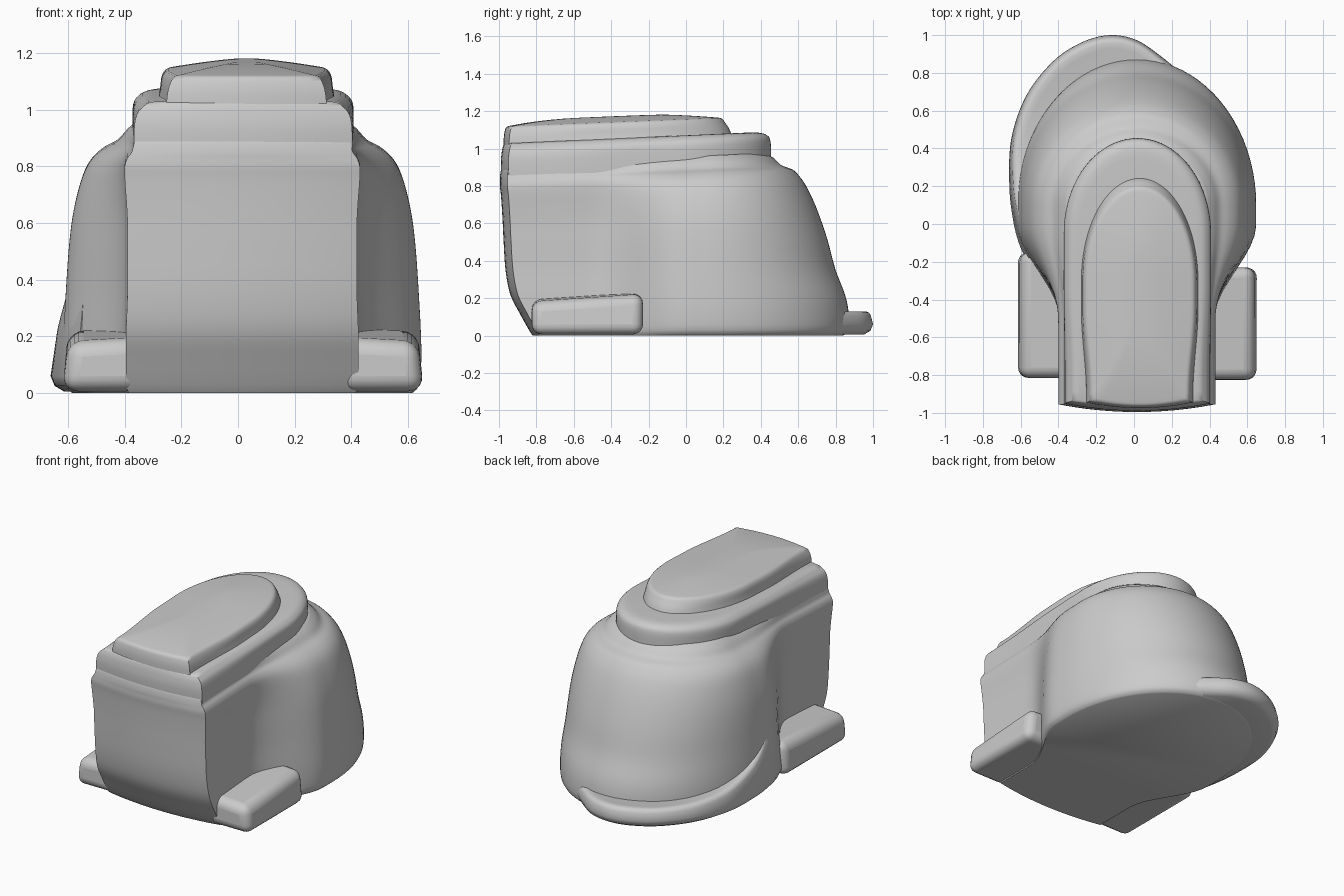
import bpy, bmesh, math
from mathutils import Vector

if "Cube" in bpy.data.objects:
    bpy.data.objects.remove(bpy.data.objects["Cube"])


def skin(name, rings, angle=50):
    """Loft equal-length closed rings, cap both ends."""
    bm = bmesh.new()
    vs = [[bm.verts.new(p) for p in r] for r in rings]
    n = len(vs[0])
    for a, b in zip(vs, vs[1:]):
        for i in range(n):
            j = (i + 1) % n
            bm.faces.new((a[i], a[j], b[j], b[i]))
    bm.faces.new(vs[0])
    bm.faces.new(vs[-1])
    bmesh.ops.recalc_face_normals(bm, faces=bm.faces)
    me = bpy.data.meshes.new(name)
    bm.to_mesh(me)
    bm.free()
    return add(name, me, angle)


def add(name, me, angle):
    ob = bpy.data.objects.new(name, me)
    bpy.context.collection.objects.link(ob)
    bpy.ops.object.select_all(action='DESELECT')
    ob.select_set(True)
    bpy.context.view_layer.objects.active = ob
    bpy.ops.object.shade_smooth_by_angle(angle=math.radians(angle))
    return ob


def spline(pts, steps):
    """Smooth Catmull-Rom path through tuples of any length."""
    pts = [Vector(p) for p in pts]
    out = []
    for i in range(len(pts) - 1):
        p0, p1 = pts[max(i - 1, 0)], pts[i]
        p2, p3 = pts[i + 1], pts[min(i + 2, len(pts) - 1)]
        for k in range(steps):
            t = k / steps
            out.append(0.5 * (2 * p1 + (p2 - p0) * t + (2 * p0 - 5 * p1 + 4 * p2 - p3) * t * t
                              + (3 * p1 - p0 - 3 * p2 + p3) * t ** 3))
    return out + [pts[-1]]


def arch(z, W, Y, F, yf, ya, yb, y0, shift, tilt, bow=0.04):
    """Horizontal arch: bowed front, sides easing from width F to W, elliptical back."""
    half = [(F * t, yf + bow * t * t) for t in [i / 6 for i in range(7)]]
    ys = yf + bow
    for i in range(1, 19):
        y = ys + (y0 - ys) * i / 18
        s = min(max((y - ya) / (yb - ya), 0), 1)
        half.append((F + (W - F) * s * s * (3 - 2 * s), y))
    for i in range(1, 21):
        a = i / 20 * math.pi / 2
        half.append((W * math.cos(a), y0 + (Y - y0) * math.sin(a)))
    loop = half + [(-x, y) for x, y in half[-2:0:-1]]
    return [(x + shift, y, z + tilt(y, z)) for x, y in loop]


# Main domed body with narrow front block and pinched sides (z, W, Y, F, front y)
body = [(0.0, .60, .84, .40, -.82), (.03, .625, .87, .41, -.84), (.12, .632, .87, .41, -.89),
        (.22, .63, .85, .41, -.94), (.35, .623, .80, .405, -.965), (.5, .613, .76, .405, -.975),
        (.62, .60, .72, .405, -.98), (.72, .58, .68, .41, -.985), (.80, .555, .64, .415, -.99),
        (.85, .525, .605, .415, -.995), (.885, .485, .57, .405, -.995), (.91, .44, .51, .39, -.995),
        (.95, .405, .47, .38, -.99), (.98, .37, .42, .36, -.98)]
skin("domed_body", [arch(*r, -.5, .0, .1, .015, lambda y, z: .05 * (y - .5) * max(z - .5, 0) * 2)
                    for r in spline(body, 3)], 45)

# Lower roof tier
low = [(.82, .385, .455, .385, -.985), (.93, .39, .455, .385, -.99), (.985, .387, .45, .375, -.985),
       (1.01, .37, .435, .355, -.98), (1.025, .345, .40, .335, -.975), (1.03, .31, .35, .31, -.97)]
skin("lower_roof_tier", [arch(*r, -.8, -.3, -.05, .018, lambda y, z: .045 * (y + .9) * (z > .9))
                         for r in spline(low, 3)], 55)

# Upper roof tier with gently domed top
up = [(.98, .32, .26, .285, -.975), (1.05, .305, .235, .28, -.975), (1.09, .30, .21, .27, -.97),
      (1.115, .285, .19, .255, -.96), (1.123, .25, .15, .225, -.93), (1.137, .16, .02, .15, -.82),
      (1.148, .07, -.12, .07, -.65), (1.15, .01, -.27, .01, -.4)]
skin("upper_roof_tier", [arch(*r, -.9, -.45, -.3, .03, lambda y, z: .04 * (y + .95), bow=.03)
                         for r in spline(up, 3)], 55)

# Offset back flange, sweeping up on the left side (x, y, top height)
path = [(-.57, -.19, .67), (-.61, -.10, .52), (-.64, .02, .36), (-.66, .2, .24), (-.65, .45, .17),
        (-.57, .68, .14), (-.43, .86, .13), (-.28, .96, .13), (-.13, 1.0, .13), (.01, .975, .13),
        (.14, .89, .13), (.30, .755, .13), (.48, .59, .12), (.60, .36, .10)]
sections = []
for x, y, h in spline(path, 6):
    inward = (Vector((0, .15)) - Vector((x, y))).normalized()
    lean = .09 * h
    prof = [(.33, .005), (.05, .005), (.015, .025), (0, .06), (lean * .7, h * .7),
            (lean, h - .025), (lean + .01, h - .007), (lean + .03, h), (lean + .06, h - .005), (.33, h - .02)]
    sections.append([(x + inward.x * d, y + inward.y * d, z) for d, z in prof])
skin("back_flange", sections, 60)

# Rounded side feet, their tops rising slightly to the back
for name, x0, x1, y0, y1 in (("left_foot", -.62, -.34, -.815, -.15), ("right_foot", .36, .655, -.825, -.23)):
    bm = bmesh.new()
    bmesh.ops.create_cube(bm, size=1)
    for v in bm.verts:
        top, back = v.co.z > 0, v.co.y > 0
        outer = (v.co.x > 0) == (x0 > 0)
        v.co = (x1 if v.co.x > 0 else x0, y1 if back else y0,
                (.18 + .04 * back + .015 * (not outer)) if top else .006)
        if outer and top:
            v.co.x -= math.copysign(.02, x0)
    me = bpy.data.meshes.new(name)
    bm.to_mesh(me)
    bm.free()
    ob = add(name, me, 60)
    bev = ob.modifiers.new("Round", 'BEVEL')
    bev.width, bev.segments = .055, 5
